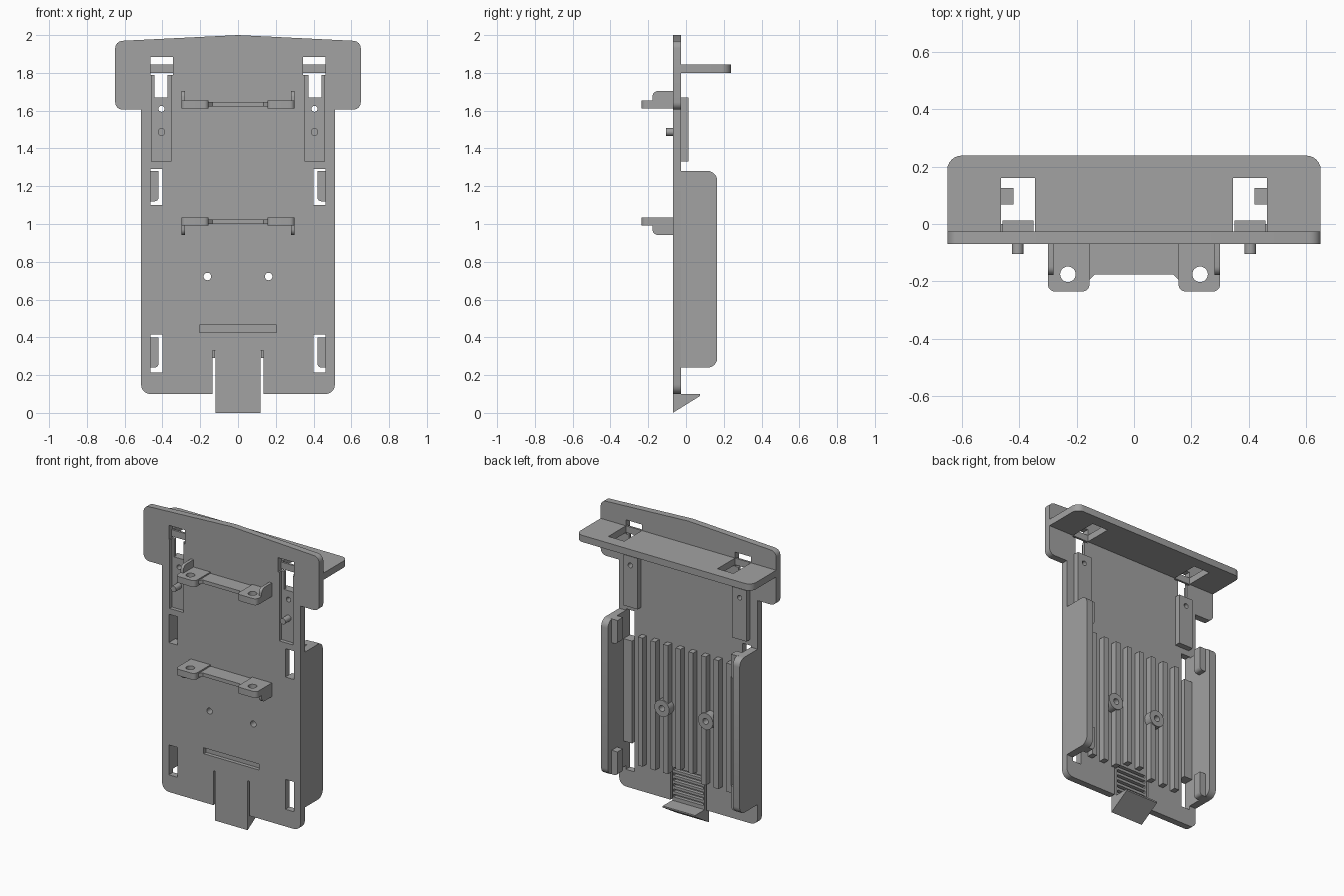
import bpy, math
from mathutils import Vector

cube = bpy.data.objects.get("Cube")
if cube:
    bpy.data.objects.remove(cube)

grey = bpy.data.materials.new("plain grey")
grey.use_nodes = True
COLOR = (0.36, 0.36, 0.36, 1)
grey.diffuse_color = COLOR
grey.node_tree.nodes["Principled BSDF"].inputs["Base Color"].default_value = COLOR
parts = []
FRONT, BACK = -0.07, -0.026


def rounded(corners, steps=6):
    """Turn (u, v, radius) corners into an outline with rounded corners."""
    out = []
    n = len(corners)
    for i, (u, v, r) in enumerate(corners):
        p = Vector((u, v))
        if r == 0:
            out.append(p)
            continue
        a = (Vector(corners[i - 1][:2]) - p).normalized()
        b = (Vector(corners[(i + 1) % n][:2]) - p).normalized()
        half = a.angle(b) / 2
        t = r / math.tan(half)
        c = p + (a + b).normalized() * r / math.sin(half)
        s, e = p + a * t - c, p + b * t - c
        sweep = s.angle_signed(e)
        for k in range(steps + 1):
            ang = math.atan2(s.y, s.x) - sweep * k / steps
            out.append(c + Vector((math.cos(ang), math.sin(ang))) * r)
    return out


def prism(name, outline, axis, lo, hi):
    """Extrude a 2D outline along an axis: x uses (y,z), y uses (x,z), z uses (x,y)."""
    place = {"x": lambda p, d: (d, p[0], p[1]),
             "y": lambda p, d: (p[0], d, p[1]),
             "z": lambda p, d: (p[0], p[1], d)}[axis]
    n = len(outline)
    verts = [place(p, d) for d in (lo, hi) for p in outline]
    faces = [list(range(n))[::-1], list(range(n, 2 * n))]
    faces += [[i, (i + 1) % n, n + (i + 1) % n, n + i] for i in range(n)]
    area = sum(outline[i - 1][0] * outline[i][1] - outline[i][0] * outline[i - 1][1]
               for i in range(n))
    if (area < 0) != (axis == "y"):
        faces = [f[::-1] for f in faces]
    mesh = bpy.data.meshes.new(name)
    mesh.from_pydata(verts, [], faces)
    mesh.materials.append(grey)
    ob = bpy.data.objects.new(name, mesh)
    bpy.context.collection.objects.link(ob)
    parts.append(ob)
    return ob


def box(name, x0, x1, y0, y1, z0, z1):
    x0, x1 = sorted((x0, x1))
    z0, z1 = sorted((z0, z1))
    return prism(name, [(x0, z0), (x1, z0), (x1, z1), (x0, z1)], "y", y0, y1)


def disc(name, u, v, r, axis, lo, hi, n=24):
    ring = [(u + r * math.cos(math.tau * k / n), v + r * math.sin(math.tau * k / n))
            for k in range(n)]
    return prism(name, ring, axis, lo, hi)


def cut(target, cutter):
    mod = target.modifiers.new("cut", "BOOLEAN")
    mod.operation, mod.solver, mod.object = "DIFFERENCE", "EXACT", cutter
    bpy.context.view_layer.objects.active = target
    bpy.ops.object.modifier_apply(modifier=mod.name)
    parts.remove(cutter)
    bpy.data.objects.remove(cutter)


# Back plate with its wider head
side = [(0.65, 1.968, 0.04), (0.65, 1.605, 0.04), (0.513, 1.605, 0), (0.513, 0.1, 0.05)]
outline = [(0, 2, 0)] + side + [(-u, v, r) for u, v, r in reversed(side)]
plate = prism("back_plate", rounded(outline), "y", FRONT, BACK)

# Shelf behind the head
shelf = prism("rear_shelf", rounded([(-0.65, -0.04, 0), (-0.65, 0.238, 0.05),
                                     (0.65, 0.238, 0.05), (0.65, -0.04, 0)]), "z", 1.8, 1.845)

# Plate openings
cut(plate, box("slot", -0.205, 0.205, -0.1, -0.045, 0.425, 0.465))
for k in range(6):
    z = 0.125 + k * 0.036
    cut(plate, box("groove", -0.11, 0.11, -0.05, 0, z, z + 0.018))

for s, label in ((1, "left"), (-1, "right")):
    cut(plate, box("slit", s * 0.12, s * 0.134, -0.1, 0, 0.05, 0.33))
    cut(plate, box("window", s * 0.345, s * 0.463, -0.1, 0, 1.79, 1.885))
    cut(plate, box("recess", s * 0.355, s * 0.457, -0.1, -0.045, 1.33, 1.80))
    cut(plate, box("opening", s * 0.372, s * 0.442, -0.1, 0, 1.67, 1.80))
    cut(plate, disc("screw_hole", s * 0.162, 0.722, 0.02, "y", -0.1, 0))
    cut(plate, disc("pin_hole", s * 0.405, 1.61, 0.016, "y", -0.1, 0))
    cut(shelf, box("shelf_notch", s * 0.345, s * 0.463, -0.026, 0.16, 1.7, 1.9))
    for z0, z1 in ((1.1, 1.29), (0.215, 0.415)):
        cut(plate, box("clip_slot", s * 0.4, s * 0.463, -0.1, 0, z0, z1))

    # Spring tab with its pin
    tab = box(label + "_spring_tab", s * 0.35, s * 0.457, -0.03, 0.012, 1.33, 1.67)
    cut(tab, disc("pin_hole", s * 0.405, 1.61, 0.016, "y", -0.1, 0.1))
    disc(label + "_pin", s * 0.405, 1.487, 0.02, "y", -0.105, -0.04)

    # Side wall and its two clips
    prism(label + "_side_wall", rounded([(-0.04, 0.24, 0), (0.165, 0.24, 0.05),
                                         (0.165, 1.28, 0.05), (-0.04, 1.28, 0)]),
          "x", *sorted((s * 0.463, s * 0.513)))
    for z0, z1, level in ((1.12, 1.28, "upper"), (0.24, 0.40, "lower")):
        prism(f"{label}_{level}_clip",
              rounded([(s * 0.47, z0, 0), (s * 0.42, z0, 0.022),
                       (s * 0.42, z1, 0), (s * 0.47, z1, 0)]), "y", 0.068, 0.125)
    box(label + "_edge_rail", s * 0.4, s * 0.465, -0.03, 0.0, 0.415, 1.1)

    # Screw boss on the back
    boss = disc(label + "_screw_boss", s * 0.162, 0.722, 0.055, "y", -0.03, 0.025)
    cut(boss, disc("screw_hole", s * 0.162, 0.722, 0.02, "y", -0.1, 0.1))

    # Cooling ribs; the one beside the screw hole is split by the boss
    for k in range(4):
        x = s * 0.0935 * (k + 0.5)
        bottom = 0.34 if k == 0 else 0.29
        rib = box(f"{label}_rib_{k + 1}", x - 0.018, x + 0.018, -0.03, 0.017, bottom, 1.15)
        if k == 1:
            cut(rib, disc("screw_hole", s * 0.162, 0.722, 0.02, "y", -0.1, 0.1))

# Wedge foot at the end of the spring tongue
prism("tongue_wedge", [(FRONT, 0), (0.075, 0.09), (0.075, 0.1), (FRONT, 0.1)],
      "x", -0.12, 0.12)

# Two mounting brackets, the lower one upside down
for label, z, up in (("upper", 1.612, 1), ("lower", 1.034, -1)):
    lo, hi = sorted((z, z + up * 0.043))
    for s in (1, -1):
        ear = prism(f"{label}_bracket_ear", rounded([
            (s * 0.155, -0.06, 0), (s * 0.155, -0.235, 0.025),
            (s * 0.30, -0.235, 0.025), (s * 0.30, -0.06, 0)]), "z", lo, hi)
        cut(ear, disc("screw_hole", s * 0.23, -0.175, 0.027, "z", lo - 0.1, hi + 0.1))
        top = z + up * 0.092
        prism(f"{label}_bracket_gusset", rounded([
            (-0.06, z + up * 0.03, 0), (-0.178, z + up * 0.03, 0),
            (-0.178, top, 0.03), (-0.06, top, 0)]), "x", *sorted((s * 0.28, s * 0.30)))
    mid = sorted((z + up * 0.01, z + up * 0.034))
    prism(f"{label}_bracket_bar", [(-0.16, -0.06), (-0.16, -0.2), (-0.135, -0.175),
                                   (0.135, -0.175), (0.16, -0.2), (0.16, -0.06)], "z", *mid)

# Smooth the rounded corners, keep edges sharp
bpy.ops.object.select_all(action="DESELECT")
for ob in parts:
    ob.select_set(True)
bpy.context.view_layer.objects.active = plate
bpy.ops.object.shade_smooth_by_angle(angle=math.radians(30))
